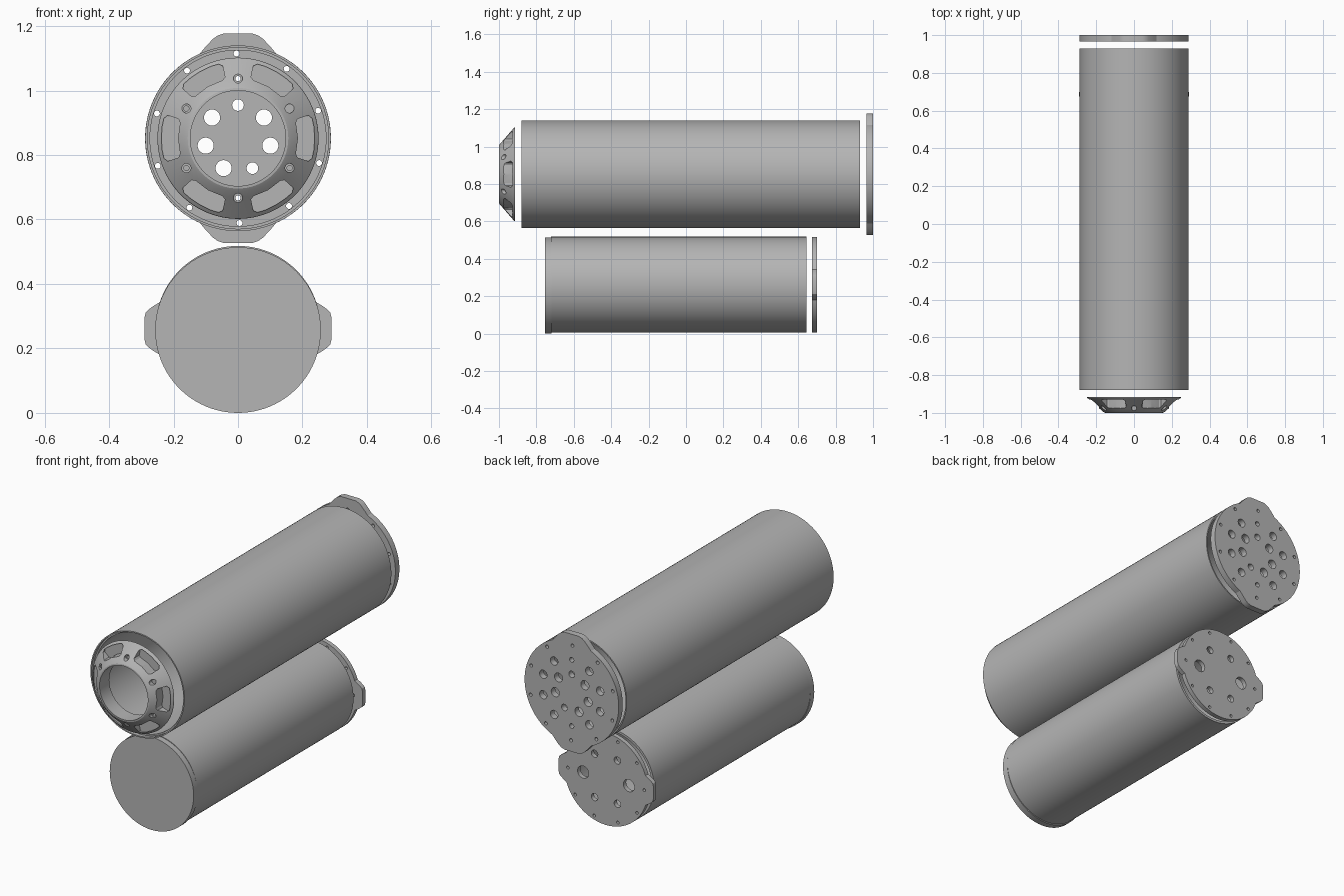
import bpy, bmesh
from math import sin, cos, radians, pi, hypot, atan2, degrees
from mathutils import Matrix

if "Cube" in bpy.data.objects:
    bpy.data.objects.remove(bpy.data.objects["Cube"])

grey = bpy.data.materials.new("plain_grey")
grey.use_nodes = True
colour = (0.46, 0.46, 0.46, 1)
grey.diffuse_color = colour
grey.node_tree.nodes["Principled BSDF"].inputs["Base Color"].default_value = colour

UPPER, LOWER = 0.852, 0.262      # axis heights
TO_FRONT = Matrix.Rotation(pi / 2, 4, 'X')


def add(name, mesh):
    ob = bpy.data.objects.new(name, mesh)
    bpy.context.collection.objects.link(ob)
    mesh.materials.clear()
    mesh.materials.append(grey)
    return ob


def smooth(ob):
    bpy.ops.object.select_all(action='DESELECT')
    ob.select_set(True)
    bpy.context.view_layer.objects.active = ob
    bpy.ops.object.shade_smooth_by_angle(angle=radians(25))


def lathe(name, profile, z, steps=96):
    """Spin a closed (radius, y) profile around the y axis."""
    bm = bmesh.new()
    rings = []
    for i in range(steps):
        a = 2 * pi * i / steps
        rings.append([bm.verts.new((r * cos(a), y, z + r * sin(a))) for r, y in profile])
    n = len(profile)
    for i in range(steps):
        a, b = rings[i], rings[(i + 1) % steps]
        for j in range(n):
            k = (j + 1) % n
            bm.faces.new((a[j], a[k], b[k], b[j]))
    bmesh.ops.remove_doubles(bm, verts=bm.verts, dist=1e-5)
    bmesh.ops.dissolve_degenerate(bm, edges=bm.edges, dist=1e-6)
    bmesh.ops.recalc_face_normals(bm, faces=bm.faces)
    mesh = bpy.data.meshes.new(name)
    bm.to_mesh(mesh)
    bm.free()
    return add(name, mesh)


def circle(x, y, r, steps=24):
    return [(x + r * cos(2 * pi * i / steps), y + r * sin(2 * pi * i / steps))
            for i in range(steps)]


def ring(count, radius, size, start=90):
    """Centres and sizes of evenly spaced holes."""
    angles = [radians(start + 360 * i / count) for i in range(count)]
    return [(radius * cos(a), radius * sin(a), size) for a in angles]


def lug_outline(radius, lug):
    """Disc outline with two opposite lugs on the local x axis."""
    side = [(x, y) for x, y in lug] + [(x, -y) for x, y in reversed(lug)]
    limit = degrees(atan2(lug[0][1], lug[0][0]))
    half = list(reversed(side))
    steps = 60
    for i in range(1, steps):
        a = radians(limit + (180 - 2 * limit) * i / steps)
        half.append((radius * cos(a), radius * sin(a)))
    return half + [(-x, -y) for x, y in half]


def plate(name, outline, holes, front, back, z):
    """Filled, extruded outline pierced by round holes."""
    cu = bpy.data.curves.new(name, 'CURVE')
    cu.dimensions = '2D'
    cu.fill_mode = 'BOTH'
    cu.extrude = (back - front) / 2
    for loop in [outline] + [circle(*h) for h in holes]:
        sp = cu.splines.new('POLY')
        sp.points.add(len(loop) - 1)
        for p, (x, y) in zip(sp.points, loop):
            p.co = (x, y, 0, 1)
        sp.use_cyclic_u = True
    temp = bpy.data.objects.new(name + "_curve", cu)
    bpy.context.collection.objects.link(temp)
    dg = bpy.context.evaluated_depsgraph_get()
    mesh = bpy.data.meshes.new_from_object(temp.evaluated_get(dg))
    bpy.data.objects.remove(temp)
    mesh.transform(Matrix.Translation((0, (front + back) / 2, z)) @ TO_FRONT)
    bm = bmesh.new()
    bm.from_mesh(mesh)
    bmesh.ops.remove_doubles(bm, verts=bm.verts, dist=1e-5)
    bmesh.ops.recalc_face_normals(bm, faces=bm.faces)
    bm.to_mesh(mesh)
    bm.free()
    smooth(add(name, mesh))


def prism(bm, loop, front, back, z):
    """Add a straight prism along y to a cutter mesh."""
    a = [bm.verts.new((x, front, z + y)) for x, y in loop]
    b = [bm.verts.new((x, back, z + y)) for x, y in loop]
    bm.faces.new(a)
    bm.faces.new(b[::-1])
    for i in range(len(loop)):
        k = (i + 1) % len(loop)
        bm.faces.new((a[i], b[i], b[k], a[k]))


def cut(ob, name, prisms, z):
    bm = bmesh.new()
    for loop, front, back in prisms:
        prism(bm, loop, front, back, z)
    bmesh.ops.recalc_face_normals(bm, faces=bm.faces)
    mesh = bpy.data.meshes.new(name)
    bm.to_mesh(mesh)
    bm.free()
    cutter = add(name, mesh)
    mod = ob.modifiers.new(name, 'BOOLEAN')
    mod.operation, mod.solver, mod.object = 'DIFFERENCE', 'EXACT', cutter
    dg = bpy.context.evaluated_depsgraph_get()
    result = bpy.data.meshes.new_from_object(ob.evaluated_get(dg))
    ob.modifiers.clear()
    ob.data = result
    bpy.data.objects.remove(cutter)


def sector(mid, inner, outer, half):
    """Ring sector with clipped corners."""
    c = 0.008
    polar = [(inner, -half + 3), (inner, 0), (inner, half - 3), (inner + c, half),
             (outer - c, half), (outer, half - 3), (outer, half / 2), (outer, 0),
             (outer, -half / 2), (outer, -half + 3), (outer - c, -half), (inner + c, -half)]
    return [(r * cos(radians(mid + a)), r * sin(radians(mid + a))) for r, a in polar]


# Upper housing: open tube with a shallow step at each end
smooth(lathe("upper_tube", [(0.288, -0.88), (0.288, 0.93), (0.281, 0.93), (0.281, 0.91),
                            (0.273, 0.91), (0.273, -0.86), (0.281, -0.86), (0.281, -0.88)], UPPER))

# Conical front ring with six pockets and six counterbored screw holes
cone = lathe("front_cone_ring", [(0.148, -1.0), (0.156, -0.999), (0.165, -0.993), (0.185, -0.975),
                                 (0.248, -0.92), (0.25, -0.915), (0.148, -0.915)], UPPER)
cut(cone, "pocket_cutter",
    [(sector(60 * i, 0.186, 0.238, 18), -1.05, -0.922) for i in range(6)], UPPER)
cut(cone, "screw_hole_cutter",
    [(circle(x, y, r), -1.05, -0.9) for x, y, r in ring(6, 0.185, 0.008)], UPPER)
cut(cone, "counterbore_cutter",
    [(circle(x, y, r), -1.05, -0.962) for x, y, r in ring(6, 0.185, 0.014)], UPPER)
smooth(cone)

# Upper back plate with lugs at top and bottom
lug = [(0.263, 0.118), (0.28, 0.104), (0.308, 0.078), (0.318, 0.064), (0.325, 0.045)]
outline = [(-y, x) for x, y in lug_outline(hypot(*lug[0]), lug)]
inner = [(x, y, 0.018 if i in (0, 3) else 0.025)
         for i, (x, y, r) in enumerate(ring(7, 0.103, 0, 90))]
inner = [(-x, y, r) for x, y, r in inner]
outer = [(x, y, 0.013 if i in (0, 5) else 0.023)
         for i, (x, y, r) in enumerate(ring(10, 0.183, 0))]
plate("upper_back_plate", outline, inner + outer + ring(10, 0.263, 0.009, 91),
      0.965, 1.0, UPPER)

# Lower housing: tube, closed front cap
smooth(lathe("lower_tube", [(0.256, -0.722), (0.256, 0.645), (0.243, 0.645), (0.243, -0.722)], LOWER))
smooth(lathe("lower_front_cap", [(0, -0.755), (0.257, -0.755), (0.257, -0.72), (0, -0.72)], 0.257))

# Lower back plate with lugs on both sides
lug = [(0.242, 0.082), (0.262, 0.07), (0.278, 0.058), (0.286, 0.05), (0.29, 0.035)]
ports = [(s * 0.14, 0, 0.034) for s in (1, -1)]
ports += [(s * 0.07, t * 0.12, 0.02) for s in (1, -1) for t in (1, -1)]
plate("lower_back_plate", lug_outline(hypot(*lug[0]), lug),
      ports + ring(10, 0.234, 0.008, 0), 0.675, 0.70, LOWER)
